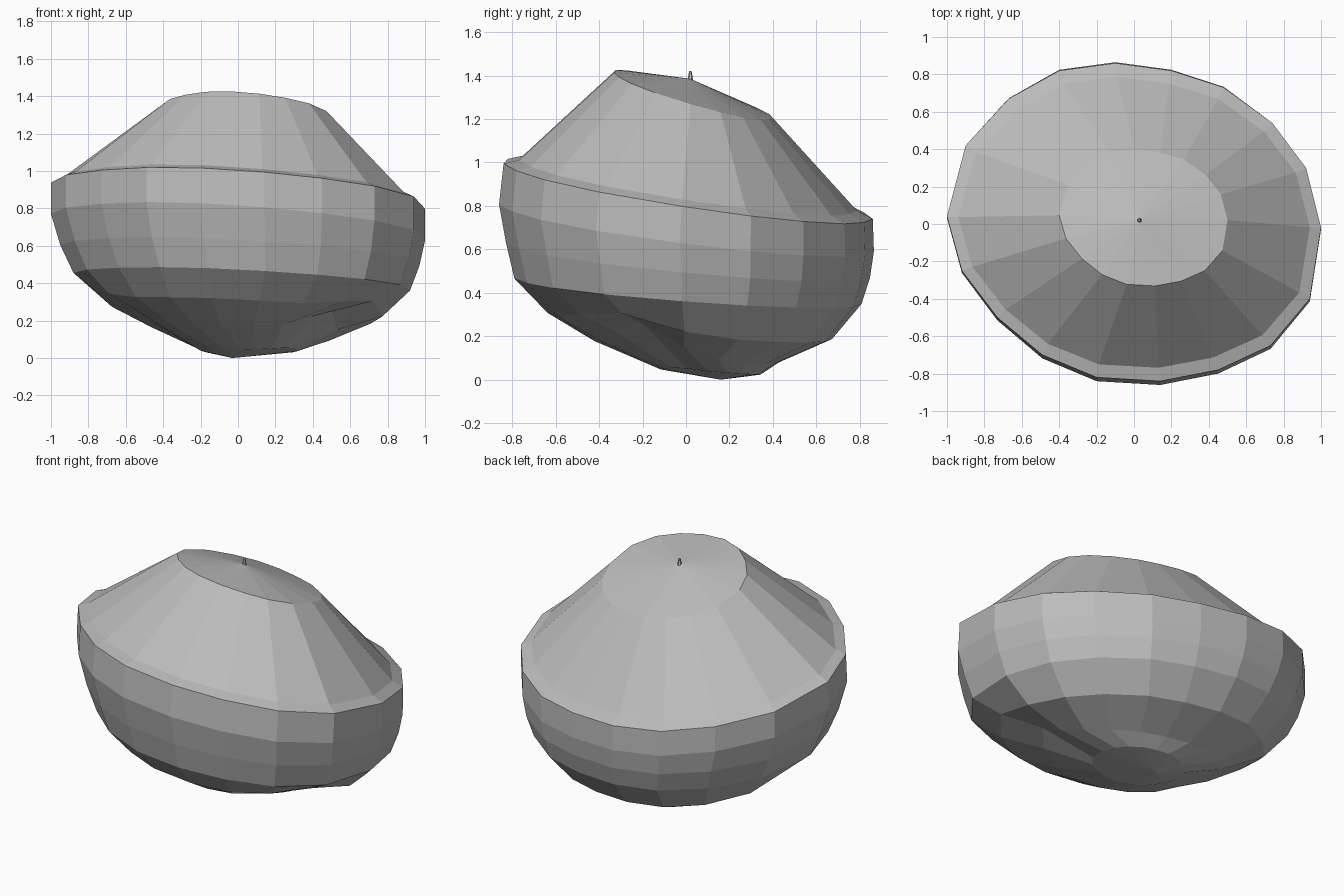
import bpy
import math
from mathutils import Vector

cube = bpy.data.objects.get("Cube")
if cube:
    bpy.data.objects.remove(cube, do_unlink=True)

# One plain grey for every part
grey = bpy.data.materials.new("mid_grey")
grey.use_nodes = True
grey.diffuse_color = (0.5, 0.5, 0.5, 1)
bsdf = next(n for n in grey.node_tree.nodes if n.type == "BSDF_PRINCIPLED")
bsdf.inputs["Base Color"].default_value = grey.diffuse_color
bsdf.inputs["Roughness"].default_value = 0.8

# Uneven 18-sided rim outline, counter-clockwise from above
OUTLINE = [(-1, .04), (-.92, -.25), (-.73, -.5), (-.49, -.7), (-.2, -.82), (.14, -.84),
           (.45, -.78), (.73, -.65), (.94, -.4), (1, -.02), (.92, .3), (.74, .54),
           (.48, .73), (.2, .82), (-.1, .86), (-.4, .82), (-.67, .67), (-.9, .42)]


def ring(sx, sy, cx, cy, zc, tx, ty):
    """Outline scaled, shifted and laid on a tilted plane."""
    pts = []
    for x, y in OUTLINE:
        px, py = x * sx + cx, y * sy + cy
        pts.append(Vector((px, py, zc + tx * px + ty * py)))
    return pts


def loft(name, rings, bottom=None, top=None):
    """Skin a stack of rings, closing the ends with point fans."""
    n = len(rings[0])
    verts = [p for r in rings for p in r]
    faces = []
    for k in range(len(rings) - 1):
        for i in range(n):
            j = (i + 1) % n
            faces.append((k * n + i, k * n + j, (k + 1) * n + j, (k + 1) * n + i))
    last = (len(rings) - 1) * n
    if bottom:
        verts.append(Vector(bottom))
        faces += [(len(verts) - 1, (i + 1) % n, i) for i in range(n)]
    if top:
        verts.append(Vector(top))
        faces += [(last + i, last + (i + 1) % n, len(verts) - 1) for i in range(n)]
    mesh = bpy.data.meshes.new(name)
    mesh.from_pydata(verts, [], faces)
    mesh.materials.append(grey)
    obj = bpy.data.objects.new(name, mesh)
    bpy.context.collection.objects.link(obj)
    return obj


# Tilted bowl with a narrow flat rim
inner_rim = ring(.94, .915, 0, 0, .897, -.075, -.16)
bowl = [
    ring(.26, .27, .06, .11, .04, 0, -.05),
    ring(.52, .5, .01, 0, .13, -.05, -.12),
    ring(.76, .77, .01, .01, .25, -.06, -.1),
    ring(.9, .94, .02, 0, .41, -.055, -.08),
    ring(.96, .985, .01, 0, .55, -.06, -.1),
    ring(1, 1.015, 0, -.008, .7, -.075, -.135),
    ring(1, 1, 0, 0, .87, -.075, -.16),
    inner_rim,
]

# Hollows pressed into the underside: (x, y, lift, width)
for hx, hy, lift, width in ((.55, -.24, .14, .22), (-.6, .03, .08, .25)):
    for level in bowl[:3]:
        for p in level:
            distance = math.hypot(p.x - hx, p.y - hy)
            p.z += lift * math.exp(-(distance / width) ** 2)
loft("bowl", bowl, bottom=(-.03, .16, 0))

# Conical lid with a shallow tilted crown
crown = ring(.45, .43, .05, .03, 1.325, -.1, -.3)
loft("lid", [inner_rim, crown], top=(.03, .02, 1.385))

# Tiny stem at the peak
bpy.ops.mesh.primitive_cone_add(vertices=6, radius1=.014, radius2=.006, depth=.05,
                                location=(.03, .02, 1.395))
stem = bpy.context.object
stem.name = "stem"
stem.data.materials.append(grey)
